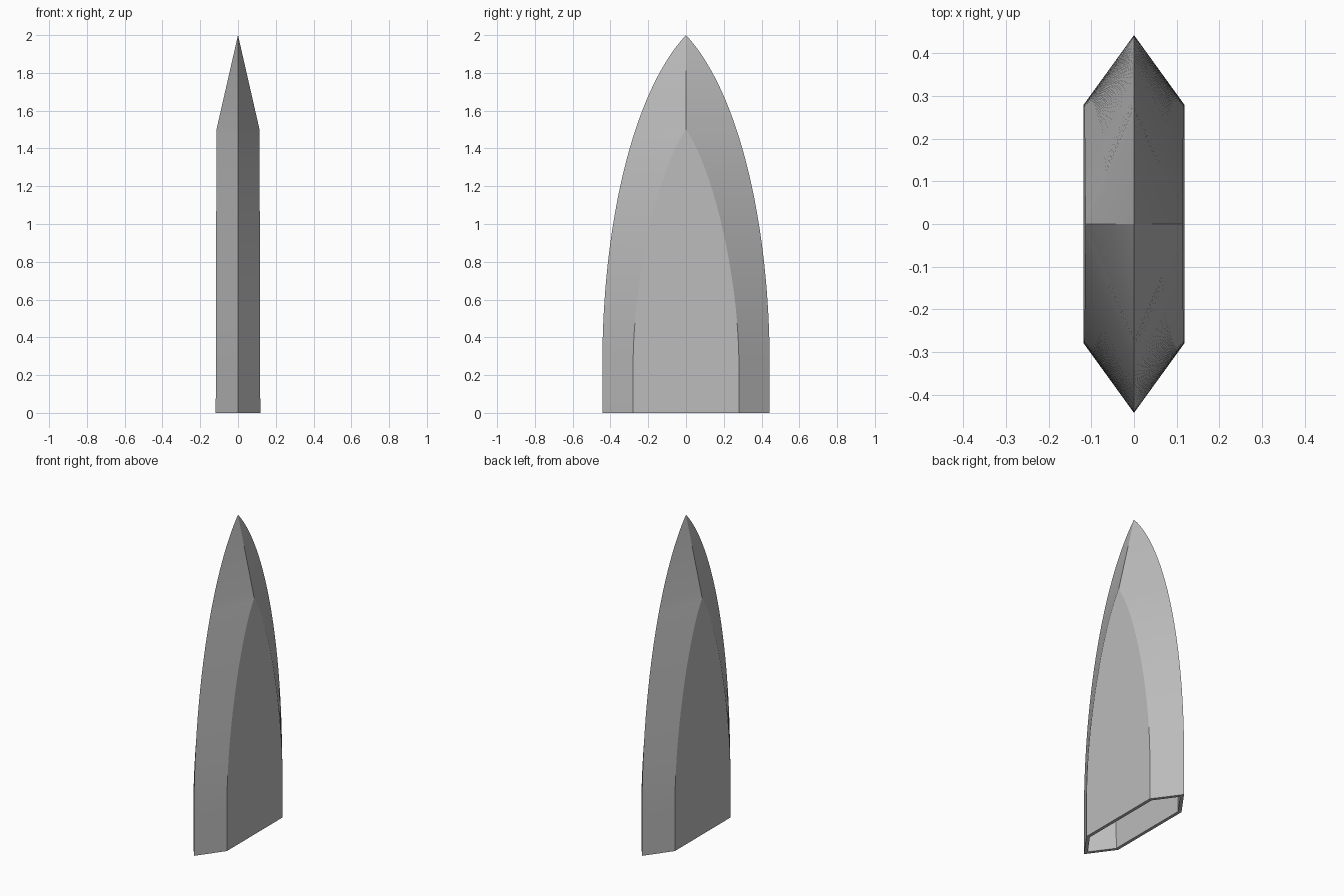
import bpy, bmesh, math

if "Cube" in bpy.data.objects:
    bpy.data.objects.remove(bpy.data.objects["Cube"])

HEIGHT, SHOULDER, START = 2.0, 1.5, 0.25
WALL = 0.02
STEPS = 40


def bezier(pts, t):
    s = 1 - t
    w = (s ** 3, 3 * s * s * t, 3 * s * t * t, t ** 3)
    return [sum(k * p[i] for k, p in zip(w, pts)) for i in (0, 1)]


def width_at(pts, z):
    """Half width of a curved outline at height z."""
    if z <= pts[0][1]:
        return pts[0][0]
    if z >= pts[-1][1]:
        return 0.0
    lo, hi = 0.0, 1.0
    for _ in range(40):
        mid = (lo + hi) / 2
        if bezier(pts, mid)[1] < z:
            lo = mid
        else:
            hi = mid
    return bezier(pts, lo)[0]


# Outlines (half width, height) of the cutting edge and of the flat panel
EDGE = [(0.443, START), (0.443, 1.0), (0.28, 1.7), (0, HEIGHT)]
PANEL = [(0.28, START), (0.28, 0.75), (0.13, 1.32), (0, SHOULDER)]


def ring(bm, z, wall):
    """Six-sided cross-section, moved inwards by the wall."""
    edge = max(width_at(EDGE, z) - 1.7 * wall, 0)
    panel = max(width_at(PANEL, z) - 0.32 * wall, 0)
    thick = 0.118 - 0.004 * z / SHOULDER
    if z > SHOULDER:
        thick = 0.114 * (HEIGHT - z) / (HEIGHT - SHOULDER)
    thick = max(thick - wall, 0)
    outline = [(0, -edge), (thick, -panel), (thick, panel),
               (0, edge), (-thick, panel), (-thick, -panel)]
    return [bm.verts.new((x, y, z)) for x, y in outline]


def skin(bm, heights, wall, inward):
    """Stack of rings joined into a wall; returns the lowest ring."""
    rings = [ring(bm, z, wall) for z in heights]
    for a, b in zip(rings, rings[1:]):
        for i in range(6):
            j = (i + 1) % 6
            quad = [a[i], a[j], b[j], b[i]]
            bm.faces.new(quad[::-1] if inward else quad)
    return rings[0]


# Heights, closer together towards the tip, with one at the shoulder
lower = [0] + [bezier(PANEL, i / STEPS)[1] for i in range(STEPS + 1)]
upper = [SHOULDER + (HEIGHT - SHOULDER) * math.sin(math.pi / 2 * i / STEPS)
         for i in range(1, STEPS + 1)]
heights = lower + upper

bm = bmesh.new()
outer = skin(bm, heights, 0, False)
inner = skin(bm, [z for z in heights if z < HEIGHT - 0.09], WALL, True)

# Open rim at the bottom
for i in range(6):
    j = (i + 1) % 6
    bm.faces.new([outer[j], outer[i], inner[i], inner[j]])

bmesh.ops.remove_doubles(bm, verts=bm.verts, dist=0.0002)
bmesh.ops.dissolve_degenerate(bm, edges=bm.edges, dist=0.0002)
bmesh.ops.recalc_face_normals(bm, faces=bm.faces)

mesh = bpy.data.meshes.new("blade_tip")
bm.to_mesh(mesh)
bm.free()
blade = bpy.data.objects.new("blade_tip", mesh)
bpy.context.collection.objects.link(blade)

# Plain grey material
grey = bpy.data.materials.new("plain grey")
grey.use_nodes = True
colour = (0.5, 0.5, 0.5, 1)
grey.diffuse_color = colour
grey.node_tree.nodes["Principled BSDF"].inputs["Base Color"].default_value = colour
mesh.materials.append(grey)

# Smooth along the curves, crisp at the ridges
bpy.context.view_layer.objects.active = blade
blade.select_set(True)
bpy.ops.object.shade_smooth_by_angle(angle=math.radians(20))
